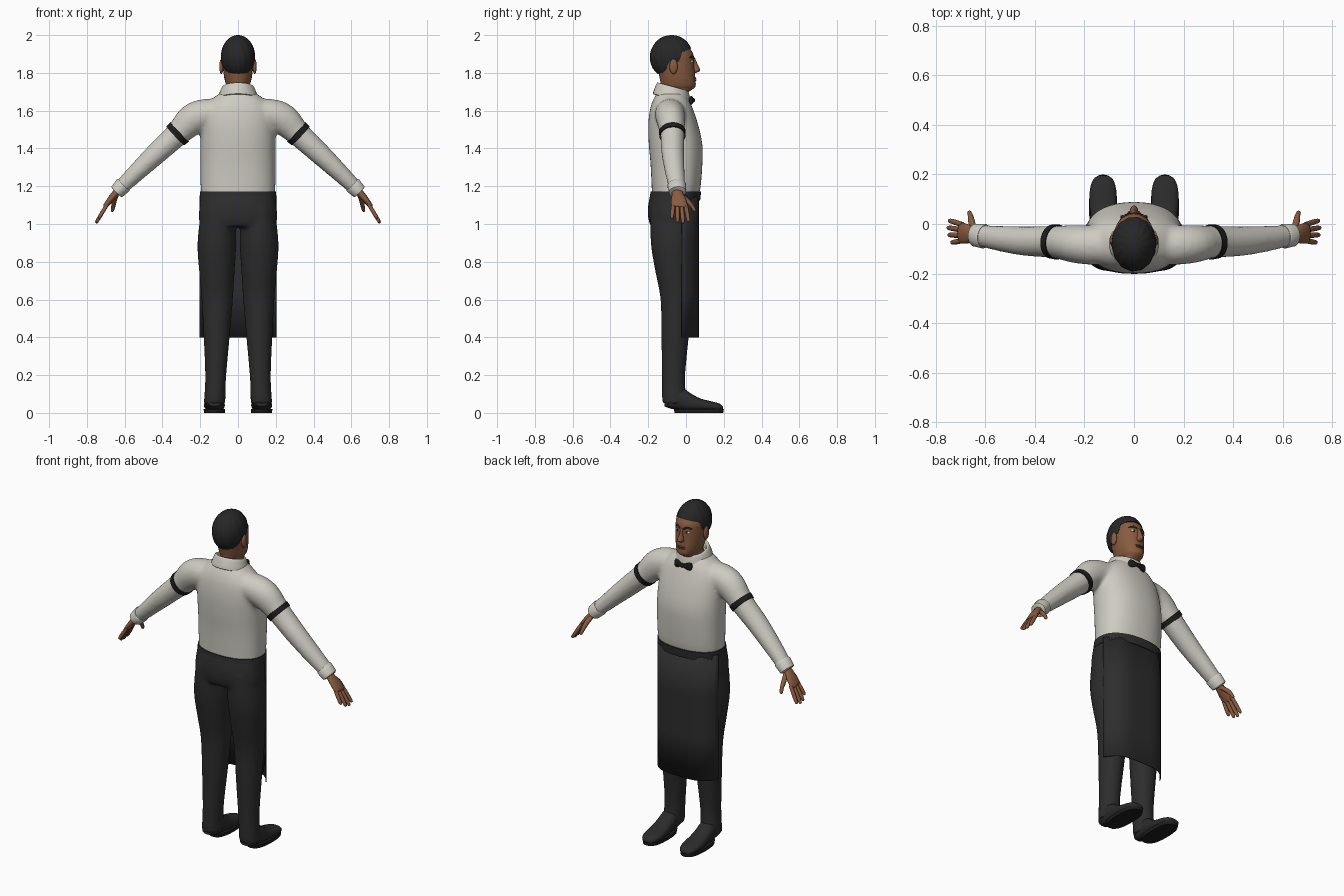
import bpy, bmesh, math
from mathutils import Vector, Matrix

if "Cube" in bpy.data.objects:
    bpy.data.objects.remove(bpy.data.objects["Cube"], do_unlink=True)

X, Y, Z = Vector((1, 0, 0)), Vector((0, 1, 0)), Vector((0, 0, 1))


def material(name, rgb, rough=0.8):
    m = bpy.data.materials.new(name)
    m.use_nodes = True
    m.diffuse_color = (*rgb, 1)
    node = m.node_tree.nodes["Principled BSDF"]
    node.inputs["Base Color"].default_value = (*rgb, 1)
    node.inputs["Roughness"].default_value = rough
    return m


SHIRT = material("shirt_white", (0.62, 0.60, 0.54))
CLOTH = material("charcoal_cloth", (0.026, 0.026, 0.026))
SHOE = material("shoe_black", (0.024, 0.024, 0.025))
TRIM = material("trim_black", (0.012, 0.012, 0.012))
SKIN = material("brown_skin", (0.25, 0.105, 0.05))
LIP = material("lip_brown", (0.16, 0.06, 0.035))
HAIR = material("hair_black", (0.02, 0.02, 0.021))
EYE = material("eye_white", (0.6, 0.57, 0.52))


def lerp_rows(rows, sub):
    """Smooth curve through the section rows."""
    rows = [Vector(r) for r in rows]
    out = []
    for i in range(len(rows) - 1):
        p0, p1, p2 = rows[max(i - 1, 0)], rows[i], rows[i + 1]
        p3 = rows[min(i + 2, len(rows) - 1)]
        for k in range(sub):
            t = k / sub
            out.append(p1 + 0.5 * t * ((p2 - p0) + t * (2 * p0 - 5 * p1 + 4 * p2 - p3
                                       + t * (3 * (p1 - p2) + p3 - p0))))
    return out + [rows[-1]]


def loft(bm, rows, u=X, v=Y, n=24, sub=3, power=2.0, tilt=0.0, side=1):
    """Skin rows of (x, y, z, a, b); v=None turns the rings along the path."""
    rows = lerp_rows(rows, sub)
    rings = []
    for i, r in enumerate(rows):
        c, uu, vv = Vector(r[:3]), u, v
        if v is None:
            t = Vector(rows[min(i + 1, len(rows) - 1)][:3]) - Vector(rows[max(i - 1, 0)][:3])
            t.normalize()
            uu = (u - t * u.dot(t)).normalized()
            vv = t.cross(uu)
        ring = []
        for k in range(n):
            a = 2 * math.pi * k / n
            cs, sn = math.cos(a), math.sin(a)
            p = c + uu * r[3] * math.copysign(abs(cs) ** (2 / power), cs) \
                  + vv * r[4] * math.copysign(abs(sn) ** (2 / power), sn)
            p.z -= tilt * (p.y - c.y)
            ring.append(bm.verts.new((p.x * side, p.y, p.z)))
        rings.append(ring)
    for a, b in zip(rings, rings[1:]):
        for k in range(n):
            bm.faces.new((a[k], a[(k + 1) % n], b[(k + 1) % n], b[k]))
    bm.faces.new(rings[0])
    bm.faces.new(rings[-1])


def sec(z, back, front, rx, cx=0):
    """Level section given by its back and front edges."""
    return (cx, (back + front) / 2, z, rx, (front - back) / 2)


def ball(bm, c, r):
    bmesh.ops.create_uvsphere(bm, u_segments=16, v_segments=10, radius=1,
                              matrix=Matrix.Translation(c) @ Matrix.Diagonal((*r, 1)))


def finish(name, bm, mat, mirror=False, remesh=0, angle=50):
    bmesh.ops.recalc_face_normals(bm, faces=bm.faces)
    me = bpy.data.meshes.new(name)
    bm.to_mesh(me)
    bm.free()
    me.materials.append(mat)
    me.shade_smooth()
    me.set_sharp_from_angle(angle=math.radians(angle))
    ob = bpy.data.objects.new(name, me)
    bpy.context.collection.objects.link(ob)
    if mirror:
        ob.modifiers.new("mirror", "MIRROR").use_mirror_merge = False
    if remesh:
        m = ob.modifiers.new("blend", "REMESH")
        m.mode, m.voxel_size, m.use_smooth_shade = "VOXEL", remesh, True
        s = ob.modifiers.new("soften", "SMOOTH")
        s.factor, s.iterations = 0.5, 8
    return ob


def part(name, rows, mat, mirror=False, **kw):
    bm = bmesh.new()
    loft(bm, rows, **kw)
    return finish(name, bm, mat, mirror)


# Shirt: torso and sleeves blended into one skin
bm = bmesh.new()
loft(bm, [sec(1.14, -.18, .065, .195), sec(1.2, -.182, .078, .198), sec(1.32, -.188, .087, .199),
          sec(1.42, -.197, .087, .199), sec(1.52, -.2, .066, .197), sec(1.6, -.192, .04, .185),
          sec(1.655, -.175, .018, .145), sec(1.7, -.15, -.01, .085)], n=40, power=2.3)
for s in (1, -1):
    loft(bm, [(.06, -.085, 1.6, .075, .06), (.17, -.085, 1.583, .08, .08),
              (.245, -.08, 1.55, .076, .084), (.32, -.072, 1.477, .065, .066),
              (.43, -.07, 1.375, .06, .058), (.53, -.06, 1.28, .053, .049),
              (.6, -.05, 1.212, .046, .042), (.635, -.046, 1.178, .043, .038)],
         u=Y, v=None, side=s)
finish("shirt", bm, SHIRT, remesh=.011)

part("cuffs", [(.603, -.05, 1.21, .046, .041), (.608, -.049, 1.205, .05, .045),
               (.642, -.045, 1.17, .046, .04), (.645, -.045, 1.167, .036, .03)],
     SHIRT, True, u=Y, v=None, sub=1)
part("sleeve_bands", [(.309, -.073, 1.488, .06, .06), (.309, -.073, 1.488, .071, .071),
                      (.331, -.071, 1.467, .069, .069), (.331, -.071, 1.467, .058, .058)],
     TRIM, True, u=Y, v=None, sub=1, n=32)
part("collar", [(0, -.075, 1.665, .09, .085), (0, -.075, 1.663, .106, .1),
                (0, -.072, 1.705, .094, .09), (0, -.07, 1.726, .083, .082),
                (0, -.07, 1.722, .073, .073), (0, -.07, 1.69, .068, .07)], SHIRT, tilt=.27, n=32)

# Bow tie lofted across the throat
wing = [(.055, .024, .008), (.05, .026, .022), (.03, .03, .02), (.008, .034, .009)]
part("bow_tie", [(s * x, y, 1.655, .009, h) for s, w in ((-1, wing), (1, wing[::-1]))
                 for x, y, h in w], TRIM, u=Y, v=Z, n=12, power=3)
bm = bmesh.new()
ball(bm, (0, .037, 1.655), (.012, .011, .013))
finish("bow_tie_knot", bm, TRIM)

# Trousers: hips and legs blended into one skin
bm = bmesh.new()
loft(bm, [sec(1.165, -.187, .06, .196), sec(1.1, -.2, .058, .203), sec(1.03, -.2, .05, .208),
          sec(.985, -.185, .03, .195)], n=40, power=2.3)
for s in (1, -1):
    loft(bm, [sec(1.08, -.19, .045, .09, .105), sec(.9, -.187, .038, .103, .112),
              sec(.75, -.163, .036, .094, .112), sec(.6, -.135, .033, .083, .11),
              sec(.4, -.131, .015, .069, .113), sec(.2, -.128, -.004, .056, .118),
              sec(.1, -.128, 0, .056, .122), sec(.05, -.126, .0, .058, .124)], side=s)
finish("trousers", bm, CLOTH, remesh=.01)

part("waistband", [sec(1.125, -.185, .06, .19), sec(1.125, -.193, .075, .203),
                   sec(1.172, -.188, .08, .201), sec(1.172, -.17, .06, .185)],
     CLOTH, sub=1, n=48, power=2.3)

# Apron: curved sheet wrapped around the front
bm = bmesh.new()
cols = 24
levels = (1.15, .9, .65, .4)
grid = [[bm.verts.new((.203 * t, .068 - .088 * abs(t) ** 4, z))
         for t in (2 * math.sin(math.pi / 2 * (i / cols - .5)) / math.sqrt(2)
                   for i in range(cols + 1))] for z in levels]
for a, b in zip(grid, grid[1:]):
    for i in range(cols):
        bm.faces.new((a[i], a[i + 1], b[i + 1], b[i]))
apron = finish("apron", bm, CLOTH)
apron.modifiers.new("thickness", "SOLIDIFY").thickness = .005

# Shoes
shoe = [(-.115, .03, .035, .07), (-.08, .047, .022, .12), (-.02, .05, .012, .13),
        (.03, .051, .01, .1), (.08, .055, .01, .075), (.14, .053, .01, .06),
        (.18, .04, .01, .048), (.195, .02, .012, .032)]
part("shoes", [(.125, y, (lo + hi) / 2, w, (hi - lo) / 2) for y, w, lo, hi in shoe],
     SHOE, True, u=X, v=Z, power=2.3)
part("shoe_soles", [sec(0, -.06, .197, .055, .125), sec(.02, -.065, .2, .057, .125)],
     TRIM, True, sub=1, power=2.5)

# Hands: palm, four fingers and thumb
bm = bmesh.new()
loft(bm, [(.625, -.046, 1.19, .027, .02), (.65, -.045, 1.16, .029, .019),
          (.675, -.04, 1.13, .04, .017), (.7, -.036, 1.098, .041, .013),
          (.705, -.036, 1.09, .03, .008)], u=Y, v=None, n=16)
for y0, y1, reach in ((-.002, .014, .92), (-.024, -.015, 1), (-.046, -.044, .95), (-.067, -.075, .75)):
    path = [(0, .01), (.5, .011), (.92, .009), (1, .004)]
    loft(bm, [(.692 + .06 * t * reach, y0 + (y1 - y0) * t, 1.105 - .1 * t * reach, r, r)
              for t, r in path], u=Y, v=None, n=10)
loft(bm, [(.642, -.03, 1.155, .012, .012), (.655, .005, 1.125, .014, .013),
          (.66, .032, 1.095, .011, .011), (.665, .046, 1.072, .009, .008),
          (.667, .05, 1.066, .004, .004)], u=X, v=None, n=10)
finish("hands", bm, SKIN, True, angle=70)

# Head, nose and ears
bm = bmesh.new()
loft(bm, [sec(1.64, -.14, -.005, .064), sec(1.69, -.135, .005, .064), sec(1.715, -.132, .038, .052),
          sec(1.73, -.132, .051, .06), sec(1.765, -.138, .05, .071), sec(1.81, -.148, .046, .078),
          sec(1.86, -.163, .043, .082), sec(1.9, -.17, .038, .083), sec(1.94, -.16, .012, .073),
          sec(1.97, -.13, -.02, .045)], n=32, power=2.1)
loft(bm, [sec(1.799, .02, .05, .013), sec(1.812, .02, .075, .018), sec(1.84, .02, .064, .011),
          sec(1.88, .015, .047, .009)], n=12)
for s in (1, -1):
    ball(bm, (.088 * s, -.066, 1.834), (.011, .022, .04))
finish("head", bm, SKIN)

# Face details
bm = bmesh.new()
ball(bm, (.033, .03, 1.86), (.015, .009, .008))
finish("eyes", bm, EYE, True)
bm = bmesh.new()
ball(bm, (.032, .036, 1.86), (.006, .005, .007))
finish("irises", bm, TRIM, True)
part("eyebrows", [(.012, .04, 1.879, .006, .005), (.032, .034, 1.886, .006, .006),
                  (.054, .019, 1.881, .005, .003)], HAIR, True, u=Y, v=Z, n=10)
bm = bmesh.new()
for z in (1.762, 1.771):
    ball(bm, (0, .046, z), (.026, .009, .005))
finish("lips", bm, LIP)

# Hair: rippled dome whose lower edge follows the hairline
hairline = [(-1, -50), (-.4, -44), (-.1, -12), (.15, -14), (.38, -12), (.5, 13), (1, 23)]


def edge_angle(s):
    for (s0, a0), (s1, a1) in zip(hairline, hairline[1:]):
        if s <= s1:
            return math.radians(a0 + (a1 - a0) * (s - s0) / (s1 - s0))
    return math.radians(hairline[-1][1])


bm = bmesh.new()
n, steps = 72, 14
rings = []
for j in range(-1, steps):
    ring = []
    for k in range(n):
        th = 2 * math.pi * k / n
        start = edge_angle(math.sin(th))
        f = start + (math.pi / 2 - start) * max(j, 0) / steps
        r = (.88 if j < 0 else 1) * (1 + .012 * math.sin(14 * th + 3 * f) * math.cos(f))
        ring.append(bm.verts.new((.09 * r * math.cos(th) * math.cos(f),
                                  -.077 + .114 * r * math.sin(th) * math.cos(f),
                                  1.884 + .116 * r * math.sin(f))))
    rings.append(ring)
top = bm.verts.new((0, -.077, 2.0))
for a, b in zip(rings, rings[1:]):
    for k in range(n):
        bm.faces.new((a[k], a[(k + 1) % n], b[(k + 1) % n], b[k]))
for k in range(n):
    bm.faces.new((rings[-1][k], rings[-1][(k + 1) % n], top))
finish("hair", bm, HAIR)
